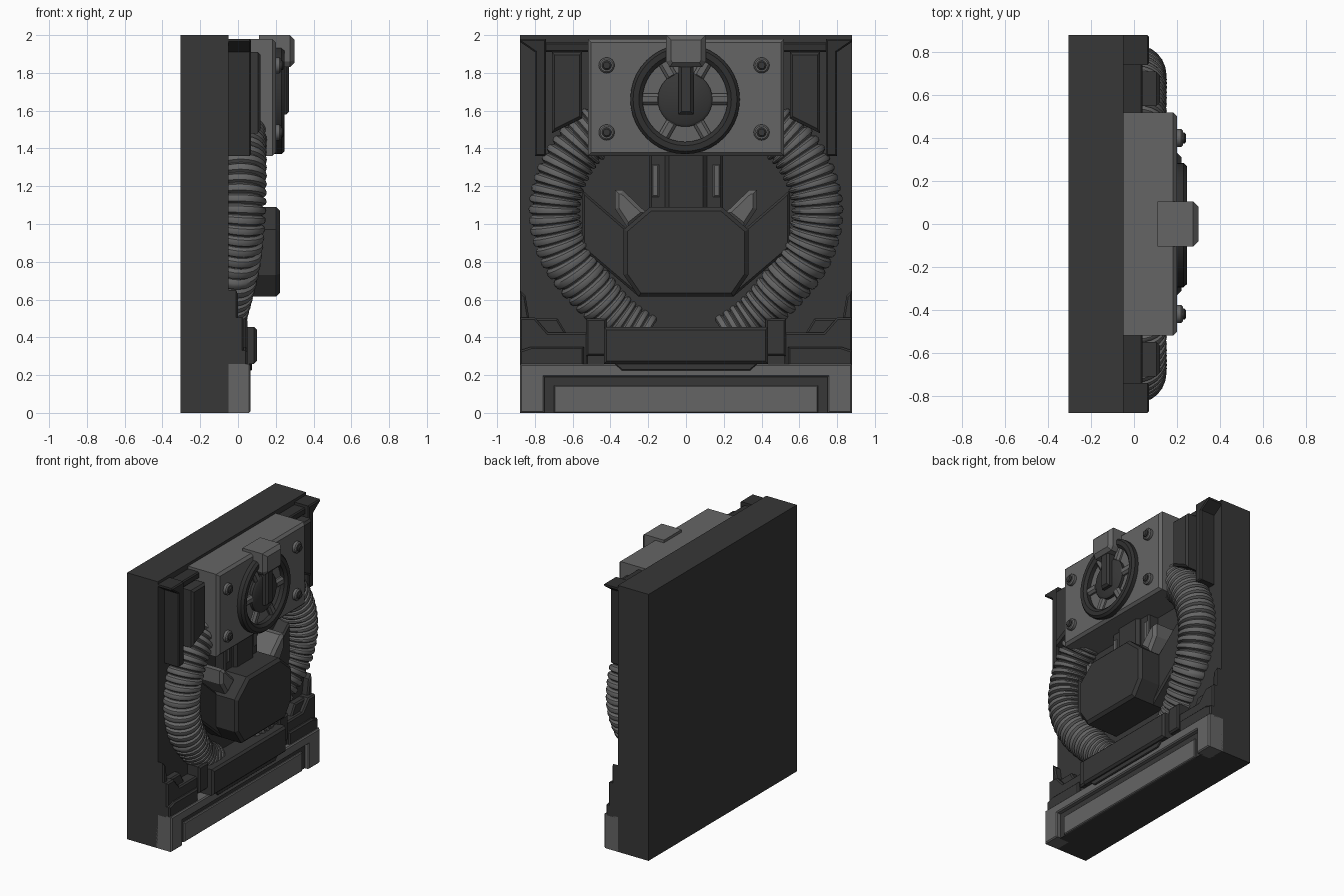
import bpy, bmesh, math
from mathutils import Vector

if "Cube" in bpy.data.objects:
    bpy.data.objects.remove(bpy.data.objects["Cube"])


def material(name, v):
    m = bpy.data.materials.new(name)
    m.diffuse_color = (v, v, v, 1)
    m.use_nodes = True
    m.node_tree.nodes["Principled BSDF"].inputs["Base Color"].default_value = m.diffuse_color
    return m


DARK = material("dark grey", 0.038)
BLACK = material("charcoal", 0.030)
LIGHT = material("mid grey", 0.13)


def finish(name, bm, mat, smooth=False):
    bmesh.ops.recalc_face_normals(bm, faces=bm.faces[:])
    me = bpy.data.meshes.new(name)
    bm.to_mesh(me)
    bm.free()
    me.materials.append(mat)
    ob = bpy.data.objects.new(name, me)
    bpy.context.collection.objects.link(ob)
    if smooth:
        bpy.context.view_layer.objects.active = ob
        ob.select_set(True)
        bpy.ops.object.shade_smooth_by_angle(angle=math.radians(40))
        ob.select_set(False)
    return ob


def prism(name, pts, x0, x1, mat, bevel=0.012, side=1):
    """Outline in (y, z) extruded along x, with a chamfered front rim."""
    bm = bmesh.new()
    back = [bm.verts.new((x0, y * side, z)) for y, z in pts]
    front = [bm.verts.new((x1, y * side, z)) for y, z in pts]
    bm.faces.new(back)
    face = bm.faces.new(front)
    n = len(pts)
    for i in range(n):
        j = (i + 1) % n
        bm.faces.new((back[i], back[j], front[j], front[i]))
    bmesh.ops.recalc_face_normals(bm, faces=bm.faces[:])
    if bevel:
        bmesh.ops.bevel(bm, geom=list(face.edges), offset=bevel, segments=1,
                        affect='EDGES', profile=0.5)
    return finish(name, bm, mat)


def rect(y0, y1, z0, z1):
    return [(y0, z0), (y1, z0), (y1, z1), (y0, z1)]


def lathe(name, prof, cy, cz, mat, n=32, closed=False):
    """Profile of (radius, x) points turned about an axis along x."""
    bm = bmesh.new()
    rings = [[bm.verts.new((x, cy + r * math.cos(2 * math.pi * i / n),
                            cz + r * math.sin(2 * math.pi * i / n))) for i in range(n)]
             for r, x in prof]
    pairs = list(zip(rings, rings[1:])) + ([(rings[-1], rings[0])] if closed else [])
    for a, b in pairs:
        for i in range(n):
            j = (i + 1) % n
            bm.faces.new((a[i], a[j], b[j], b[i]))
    if not closed:
        bm.faces.new(rings[0])
        bm.faces.new(rings[-1])
    return finish(name, bm, mat, True)


def path_point(p, t):
    """Catmull-Rom point at t (0..1) along p."""
    k = t * (len(p) - 1)
    i = min(int(k), len(p) - 2)
    u = k - i
    b, c = p[i], p[i + 1]
    a = p[i - 1] if i else b * 2 - c
    d = p[i + 2] if i + 2 < len(p) else c * 2 - b
    return 0.5 * (2 * b + (c - a) * u + (2 * a - 5 * b + 4 * c - d) * u ** 2
                  + (3 * b - a - 3 * c + d) * u ** 3)


def hose(name, pts, ribs, mat, n=24):
    """Ribbed hose swept along a path."""
    bm = bmesh.new()
    p = [Vector(q) for q in pts]
    rings = []
    shape = [(0.0, 0.84), (0.2, 0.97), (0.45, 1.0), (0.75, 0.97), (0.92, 0.84)]
    for k in range(ribs):
        for f, s in shape:
            t = (k + f) / ribs
            c = path_point(p, t)
            tan = (path_point(p, min(t + 0.01, 1)) - path_point(p, max(t - 0.01, 0))).normalized()
            u = Vector((1, 0, 0))
            u = (u - tan * u.dot(tan)).normalized()
            v = tan.cross(u)
            r = s * (0.138 - 0.03 * max(0, t - 0.65) / 0.35)
            rings.append([bm.verts.new(c + r * (u * math.cos(2 * math.pi * i / n)
                                                + v * math.sin(2 * math.pi * i / n)))
                          for i in range(n)])
    for a, b in zip(rings, rings[1:]):
        for i in range(n):
            j = (i + 1) % n
            bm.faces.new((a[i], a[j], b[j], b[i]))
    bm.faces.new(rings[0])
    bm.faces.new(rings[-1])
    return finish(name, bm, mat, True)


# Wall slab behind everything
prism("back_slab", rect(-0.88, 0.88, 0, 2), -0.305, -0.05, DARK, 0)

# Base plinth with recessed panel open at the bottom
prism("base_plinth", [(-0.88, 0), (-0.75, 0), (-0.75, 0.19), (0.75, 0.19), (0.75, 0),
                      (0.88, 0), (0.88, 0.26), (-0.88, 0.26)], -0.06, 0.065, LIGHT, 0.008)
prism("base_recess_frame", rect(-0.76, 0.76, 0, 0.20), -0.06, 0.03, DARK, 0)
prism("base_inner_panel", rect(-0.70, 0.70, 0, 0.145), -0.06, 0.045, LIGHT, 0.006)
prism("front_box", rect(-0.435, 0.435, 0.26, 0.455), -0.06, 0.10, DARK, 0.015)
prism("front_box_tab", [(-0.34, 0.225), (0.34, 0.225), (0.39, 0.27), (-0.39, 0.27)],
      -0.06, 0.075, DARK, 0.005)

# Upper housing, with wheel, hub and spokes
prism("upper_housing", rect(-0.52, 0.52, 1.36, 1.98), -0.06, 0.20, LIGHT, 0.018)
CZ = 1.66
lathe("wheel_ring", [(0.225, 0.19), (0.29, 0.19), (0.29, 0.23), (0.275, 0.247),
                     (0.245, 0.247), (0.225, 0.23)], -0.005, CZ, BLACK, 40, True)
lathe("wheel_hub", [(0.145, 0.19), (0.145, 0.22), (0.13, 0.232)], -0.005, CZ, DARK)
for i in range(6):
    a = math.radians(60 * i)
    d, s = Vector((math.cos(a), math.sin(a))), Vector((-math.sin(a), math.cos(a)))
    c = Vector((-0.005, CZ))
    prism("wheel_spoke", [c + d * r + s * w for r, w in
                          ((0.13, -0.03), (0.24, -0.03), (0.24, 0.03), (0.13, 0.03))],
          0.19, 0.228, LIGHT, 0.015)
prism("handle_bar", rect(-0.04, 0.04, 1.58, 1.86), 0.19, 0.27, DARK, 0.015)
prism("handle_block", [(-0.085, 1.83), (0.085, 1.83), (0.105, 1.86), (0.105, 2.0),
                       (-0.105, 2.0), (-0.105, 1.86)], 0.11, 0.30, LIGHT, 0.025)
for y in (-0.42, 0.40):
    for z in (1.84, 1.485):
        lathe("bolt_washer", [(0.042, 0.19), (0.042, 0.22), (0.034, 0.228)], y, z, LIGHT, 16)
        lathe("bolt_head", [(0.026, 0.22), (0.026, 0.235), (0.018, 0.242)], y, z, DARK, 12)

# Central octagonal tank and its neck
prism("centre_tank", [(-0.25, 0.615), (0.25, 0.615), (0.33, 0.73), (0.33, 0.97),
                      (0.19, 1.09), (-0.19, 1.09), (-0.33, 0.97), (-0.33, 0.73)],
      -0.06, 0.222, DARK, 0.02)
prism("tank_neck", rect(-0.11, 0.11, 1.05, 1.40), -0.06, 0.06, DARK, 0.02)

for s, tag in ((1, "right"), (-1, "left")):
    # Parts beside the tank
    prism("neck_rail_" + tag, rect(0.10, 0.195, 1.05, 1.40), -0.06, 0.03, DARK, 0.012, s)
    prism("neck_insert_" + tag, rect(0.14, 0.185, 1.14, 1.32), -0.06, 0.036, LIGHT, 0.01, s)
    prism("tank_wing_" + tag, [(0.55, 1.18), (0.55, 0.87), (0.25, 0.615), (0.25, 0.92)],
          -0.06, 0.05, DARK, 0.012, s)
    prism("tank_clamp_" + tag, [(0.21, 1.06), (0.31, 0.98), (0.375, 1.08), (0.375, 1.18),
                                (0.335, 1.18)], -0.06, 0.13, LIGHT, 0.02, s)
    # Ribbed hose from housing to base
    hose("ribbed_hose_" + tag,
         [(0.015, 0.44 * s, 1.52), (0.015, 0.58 * s, 1.39), (0.015, 0.67 * s, 1.22),
          (0.01, 0.695 * s, 1.03), (-0.01, 0.64 * s, 0.84), (-0.045, 0.50 * s, 0.65),
          (-0.07, 0.36 * s, 0.51), (-0.07, 0.20 * s, 0.41)], 29, LIGHT)
    # Upper corner panels
    prism("corner_strip_" + tag, [(0.88, 1.98), (0.74, 1.98), (0.74, 1.36), (0.80, 1.36),
                                  (0.80, 1.91), (0.88, 1.965)], -0.06, 0.07, BLACK, 0.008, s)
    prism("vent_panel_" + tag, [(0.55, 1.91), (0.71, 1.91), (0.71, 1.48), (0.55, 1.56)],
          -0.06, 0.12, DARK, 0.015, s)
    prism("vent_mount_" + tag, rect(0.50, 0.75, 1.91, 1.96), -0.06, 0.04, BLACK, 0.008, s)
    # Lower corner brackets
    prism("corner_bracket_" + tag, [(0.88, 0.25), (0.88, 0.505), (0.80, 0.505), (0.73, 0.425),
                                    (0.52, 0.425), (0.52, 0.25)], -0.06, 0.03, DARK, 0.01, s)
    prism("bracket_plate_" + tag, [(0.88, 0.25), (0.88, 0.33), (0.82, 0.35), (0.54, 0.35),
                                   (0.54, 0.25)], -0.06, 0.05, DARK, 0.01, s)
    prism("bracket_ear_" + tag, [(0.88, 0.40), (0.88, 0.65), (0.85, 0.62), (0.83, 0.50),
                                 (0.68, 0.50), (0.62, 0.40)], -0.06, 0.0, DARK, 0.01, s)
    prism("bracket_link_" + tag, rect(0.42, 0.53, 0.30, 0.50), -0.06, 0.05, DARK, 0.012, s)
